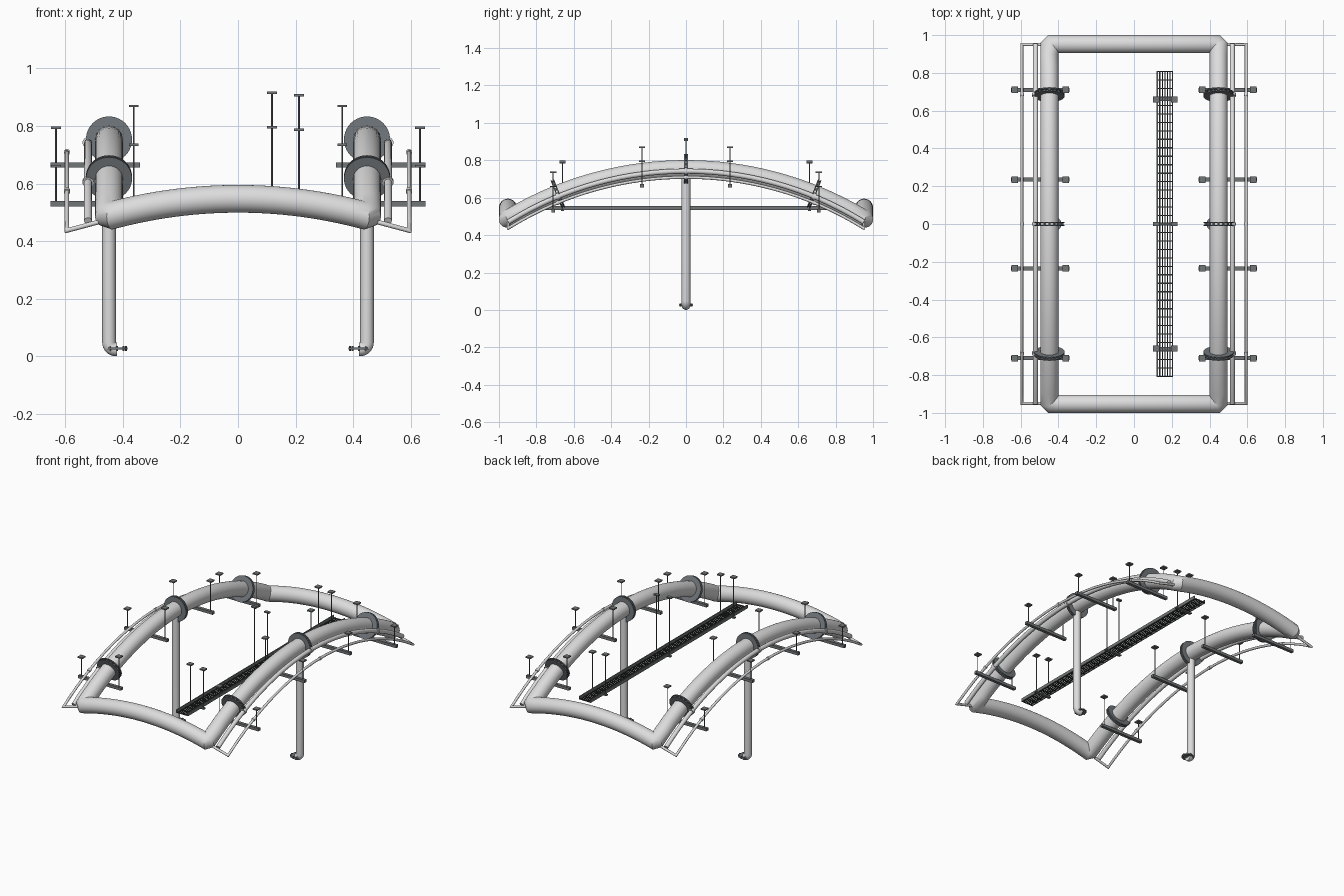
import bpy, bmesh, math
from mathutils import Vector, Matrix

if "Cube" in bpy.data.objects:
    bpy.data.objects.remove(bpy.data.objects["Cube"])


def material(name, rgb):
    m = bpy.data.materials.new(name)
    m.diffuse_color = (*rgb, 1)
    m.use_nodes = True
    m.node_tree.nodes["Principled BSDF"].inputs["Base Color"].default_value = m.diffuse_color
    return m


PIPE = material("light grey pipe", (0.72, 0.72, 0.72))
FLANGE = material("slate flange", (0.175, 0.195, 0.21))
STEEL = material("grey steel", (0.17, 0.18, 0.185))
WIRE = material("near black wire", (0.04, 0.042, 0.044))


def finish(name, bm, mat, smooth=True):
    bmesh.ops.recalc_face_normals(bm, faces=bm.faces)
    me = bpy.data.meshes.new(name)
    bm.to_mesh(me)
    bm.free()
    ob = bpy.data.objects.new(name, me)
    bpy.context.collection.objects.link(ob)
    me.materials.append(mat)
    if smooth:
        bpy.context.view_layer.objects.active = ob
        ob.select_set(True)
        bpy.ops.object.shade_smooth_by_angle(angle=math.radians(35))
        ob.select_set(False)
    return ob


def sweep(bm, path, r, sides=20, closed=False, ref=(0, 0, 1)):
    """Round tube along a path, with mitred corners."""
    pts = [Vector(p) for p in path]
    n, rings = len(pts), []
    for i, p in enumerate(pts):
        a = (p - pts[i - 1]) if (closed or i > 0) else pts[1] - p
        b = (pts[(i + 1) % n] - p) if (closed or i < n - 1) else a
        a, b = a.normalized(), b.normalized()
        plane = (a + b).normalized()
        side = a.cross(Vector(ref)).normalized()
        up = side.cross(a)
        ring = []
        for k in range(sides):
            t = 2 * math.pi * k / sides
            v = r * (math.cos(t) * side + math.sin(t) * up)
            v -= a * (v.dot(plane) / a.dot(plane))
            ring.append(bm.verts.new(p + v))
        rings.append(ring)
    for i in range(n if closed else n - 1):
        q, w = rings[i], rings[(i + 1) % n]
        for k in range(sides):
            j = (k + 1) % sides
            bm.faces.new((q[k], q[j], w[j], w[k]))
    if not closed:
        bm.faces.new(rings[0])
        bm.faces.new(rings[-1])


def box(bm, c, s):
    bmesh.ops.create_cube(bm, size=1, matrix=Matrix.Translation(c) @ Matrix.Diagonal((*s, 1)))


def disc(bm, c, axis, r, depth, sides=32):
    rot = Vector(axis).to_track_quat('Z', 'Y').to_matrix().to_4x4()
    bmesh.ops.create_cone(bm, cap_ends=True, segments=sides, radius1=r, radius2=r,
                          depth=depth, matrix=Matrix.Translation(c) @ rot)


def arc_z(t, half, top, sag):
    R = (half * half + sag * sag) / (2 * sag)
    return top - R + math.sqrt(R * R - t * t)


def arch(x, half, top, sag, n=32, trim=0.0):
    e = half - trim
    return [(x, y, arc_z(y, half, top, sag))
            for y in (-e + 2 * e * i / n for i in range(n + 1))]


HX, HY = 0.448, 0.952
TOP, SAG = 0.753, 0.266
CUT = 0.012          # small chamfer at the frame corners
JOINTS = (-0.685, 0, 0.685)

# Main pipe loop: two long arches joined by two shallow ones
side_arch = arch(HX, HY, TOP, SAG, trim=CUT)
e = HX - CUT
cross = [(x, arc_z(x, HX, 0.547, 0.06)) for x in (e - 2 * e * i / 22 for i in range(23))]
loop = side_arch + [(x, HY, z) for x, z in cross]
loop += [(-x, -y, z) for x, y, z in side_arch]
loop += [(-x, -HY, z) for x, z in cross]
bm = bmesh.new()
sweep(bm, loop, 0.048, 32, closed=True)
finish("main_pipe_loop", bm, PIPE)

for s, label in ((-1, "left"), (1, "right")):
    # Flange pairs on the arch, with bolts across the gap
    bm = bmesh.new()
    for y in JOINTS:
        ang = math.asin(y / 1.83)
        axis = Vector((0, math.cos(ang), -math.sin(ang)))
        across = Vector((1, 0, 0))
        up = axis.cross(across)
        c = Vector((s * HX, y, arc_z(y, HY, TOP, SAG)))
        for o in (-0.007, 0.007):
            disc(bm, c + axis * o, axis, 0.08, 0.006, 40)
        for k in range(16):
            t = math.pi * k / 8
            disc(bm, c + 0.07 * (math.cos(t) * across + math.sin(t) * up), axis, 0.006, 0.016, 6)
    finish(label + "_flanges", bm, FLANGE)

    # Two small pipes running outside the arch
    bm = bmesh.new()
    sweep(bm, arch(s * 0.521, 0.95, 0.742, 0.272), 0.0135, 16)
    outer = arch(s * 0.594, 0.95, 0.709, 0.272)
    sweep(bm, [(s * 0.485, -0.95, 0.466)] + outer + [(s * 0.485, 0.95, 0.466)], 0.008, 12)
    finish(label + "_small_pipes", bm, PIPE)

    # Couplings on the small pipes
    bm = bmesh.new()
    for y in JOINTS:
        ang = math.asin(y / 1.83)
        axis = (0, math.cos(ang), -math.sin(ang))
        disc(bm, (s * 0.521, y, arc_z(y, 0.95, 0.742, 0.272)), axis, 0.019, 0.016, 18)
        disc(bm, (s * 0.594, y, arc_z(y, 0.95, 0.709, 0.272)), axis, 0.011, 0.016, 14)
    finish(label + "_couplings", bm, PIPE)

    # Drop pipe with inward elbow
    path = [(s * HX, 0, 0.73), (s * HX, 0, 0.3)]
    path += [(s * (HX - 0.024 + 0.024 * math.cos(t)), 0, 0.048 - 0.024 * math.sin(t))
             for t in (math.pi / 2 * i / 8 for i in range(9))]
    path.append((s * 0.421, 0, 0.024))
    bm = bmesh.new()
    sweep(bm, path, 0.0235, 24, ref=(0, 1, 0))
    finish(label + "_drop_pipe", bm, PIPE)

    # Bolted plate at the outlet
    bm = bmesh.new()
    disc(bm, (s * 0.421, 0, 0.027), (0, 0, 1), 0.037, 0.006)
    for k in range(8):
        t = math.pi * k / 4
        disc(bm, (s * 0.421 + 0.032 * math.cos(t), 0.032 * math.sin(t), 0.027),
             (0, 0, 1), 0.004, 0.016, 6)
    finish(label + "_outlet_plate", bm, FLANGE)

    # Hanger bars with rods and ceiling plates
    bm = bmesh.new()
    for y in (-0.71, -0.235, 0.235, 0.71):
        z = 0.53 if abs(y) > 0.5 else 0.664
        box(bm, (s * 0.496, y, z), (0.31, 0.02, 0.018))
        for x, h in ((0.362, 0.205), (0.632, 0.13)):
            disc(bm, (s * x, y, z + h / 2), (0, 0, 1), 0.0028, h, 8)
            box(bm, (s * x, y, z + h), (0.034, 0.034, 0.008))
    finish(label + "_hangers", bm, STEEL, False)

# Cable tray side rails
bm = bmesh.new()
for x in (0.123, 0.203):
    box(bm, (x, 0, 0.5455), (0.006, 1.62, 0.021))
finish("tray_rails", bm, STEEL, False)

# Cable tray lengthwise wires and rungs
bm = bmesh.new()
for i in range(1, 6):
    box(bm, (0.123 + 0.08 * i / 6, 0, 0.541), (0.0055, 1.62, 0.005))
for i in range(37):
    box(bm, (0.163, -0.807 + 1.614 * i / 36, 0.5385), (0.079, 0.006, 0.006))
finish("tray_wires", bm, WIRE, False)

# Tray hangers
bm = bmesh.new()
for y, top in ((-0.66, 0.795), (0, 0.915), (0.66, 0.795)):
    box(bm, (0.165, y, 0.532), (0.115, 0.018, 0.008))
    for x, dz in ((0.118, 0), (0.212, -0.008)):
        disc(bm, (x, y, (0.53 + top + dz) / 2), (0, 0, 1), 0.0028, top + dz - 0.53, 8)
        box(bm, (x, y, top + dz), (0.034, 0.032 if y else 0.02, 0.008))
finish("tray_hangers", bm, STEEL, False)
